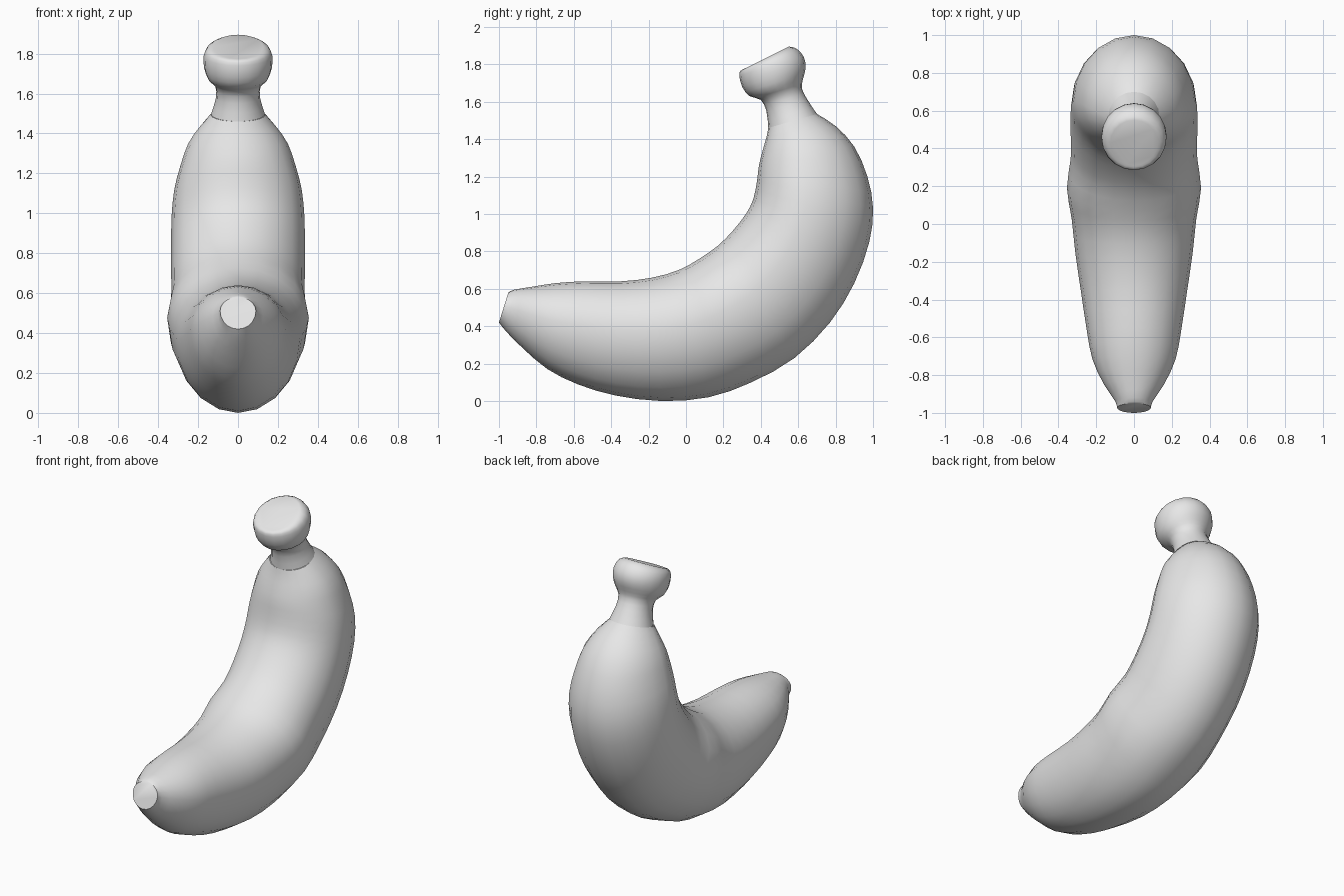
import bpy
import bmesh
import math
from mathutils import Vector

SEGMENTS = 20
STEPS = 2

cube = bpy.data.objects.get("Cube")
if cube:
    bpy.data.objects.remove(cube, do_unlink=True)


def make_material(name, colour):
    material = bpy.data.materials.new(name)
    material.use_nodes = True
    material.diffuse_color = colour
    shader = material.node_tree.nodes["Principled BSDF"]
    shader.inputs["Base Color"].default_value = colour
    return material


def smooth_rows(rows, steps):
    """Insert Catmull-Rom rows between the given profile rows."""
    rows = [Vector(row) for row in rows]
    result = []
    for i in range(len(rows) - 1):
        before, start = rows[max(i - 1, 0)], rows[i]
        end, after = rows[i + 1], rows[min(i + 2, len(rows) - 1)]
        for step in range(steps):
            t = step / steps
            slope_in, slope_out = (end - before) / 2, (after - start) / 2
            bend = 3 * (end - start) - 2 * slope_in - slope_out
            twist = 2 * (start - end) + slope_in + slope_out
            result.append(start + slope_in * t + bend * t**2 + twist * t**3)
    result.append(rows[-1])
    return result


def add_ring(bm, row, widest):
    """Oval ring between an inner and an outer point of the side profile."""
    inner = Vector((0, row[0], row[1]))
    outer = Vector((0, row[2], row[3]))
    centre = inner.lerp(outer, widest)
    ring = []
    for k in range(SEGMENTS):
        angle = math.tau * k / SEGMENTS
        rim = inner if math.cos(angle) > 0 else outer
        point = centre + (rim - centre) * abs(math.cos(angle))
        point.x = row[4] * math.sin(angle)
        ring.append(bm.verts.new(point))
    return ring


def loft(name, rows, widest, material):
    """Skin the rings of the profile and close both ends."""
    bm = bmesh.new()
    rings = [add_ring(bm, row, widest) for row in smooth_rows(rows, STEPS)]
    for ring, following in zip(rings, rings[1:]):
        for k in range(SEGMENTS):
            n = (k + 1) % SEGMENTS
            bm.faces.new((ring[k], ring[n], following[n], following[k]))
    bm.faces.new(rings[0])
    bm.faces.new(rings[-1])
    bmesh.ops.recalc_face_normals(bm, faces=bm.faces)
    mesh = bpy.data.meshes.new(name)
    bm.to_mesh(mesh)
    bm.free()
    mesh.materials.append(material)
    obj = bpy.data.objects.new(name, mesh)
    bpy.context.collection.objects.link(obj)
    bpy.ops.object.select_all(action="DESELECT")
    obj.select_set(True)
    bpy.context.view_layer.objects.active = obj
    bpy.ops.object.shade_smooth_by_angle(angle=math.radians(40))
    return obj


grey = make_material("plain grey", (0.8, 0.8, 0.8, 1))

# Each row: inner y, inner z, outer y, outer z, half width
# Curved fruit body, from the blunt tip up to the shoulder
body_rows = [
    (-.95, .58, -1, .42, .09),
    (-.92, .595, -.96, .37, .1),
    (-.83, .61, -.87, .28, .16),
    (-.7, .63, -.74, .17, .22),
    (-.55, .64, -.58, .09, .25),
    (-.35, .64, -.38, .03, .28),
    (-.18, .66, -.13, 0, .31),
    (-.04, .7, .12, .02, .33),
    (.07, .76, .35, .1, .355),
    (.17, .83, .58, .23, .335),
    (.25, .91, .77, .42, .335),
    (.32, 1, .9, .63, .335),
    (.36, 1.08, .98, .85, .333),
    (.38, 1.18, 1, 1.03, .32),
    (.39, 1.26, .97, 1.2, .29),
    (.41, 1.34, .9, 1.36, .25),
    (.43, 1.41, .8, 1.47, .19),
    (.44, 1.46, .7, 1.535, .135),
]
loft("fruit_body", body_rows, .43, grey)

# Narrow neck flaring into the rounded, tilted stem cap
stem_rows = [
    (.44, 1.46, .7, 1.535, .135),
    (.43, 1.55, .65, 1.61, .11),
    (.4, 1.61, .62, 1.67, .115),
    (.34, 1.63, .625, 1.72, .15),
    (.3, 1.68, .64, 1.78, .17),
    (.285, 1.74, .63, 1.84, .172),
    (.29, 1.765, .59, 1.885, .155),
    (.31, 1.775, .55, 1.895, .125),
]
loft("stem_cap", stem_rows, .5, grey)
